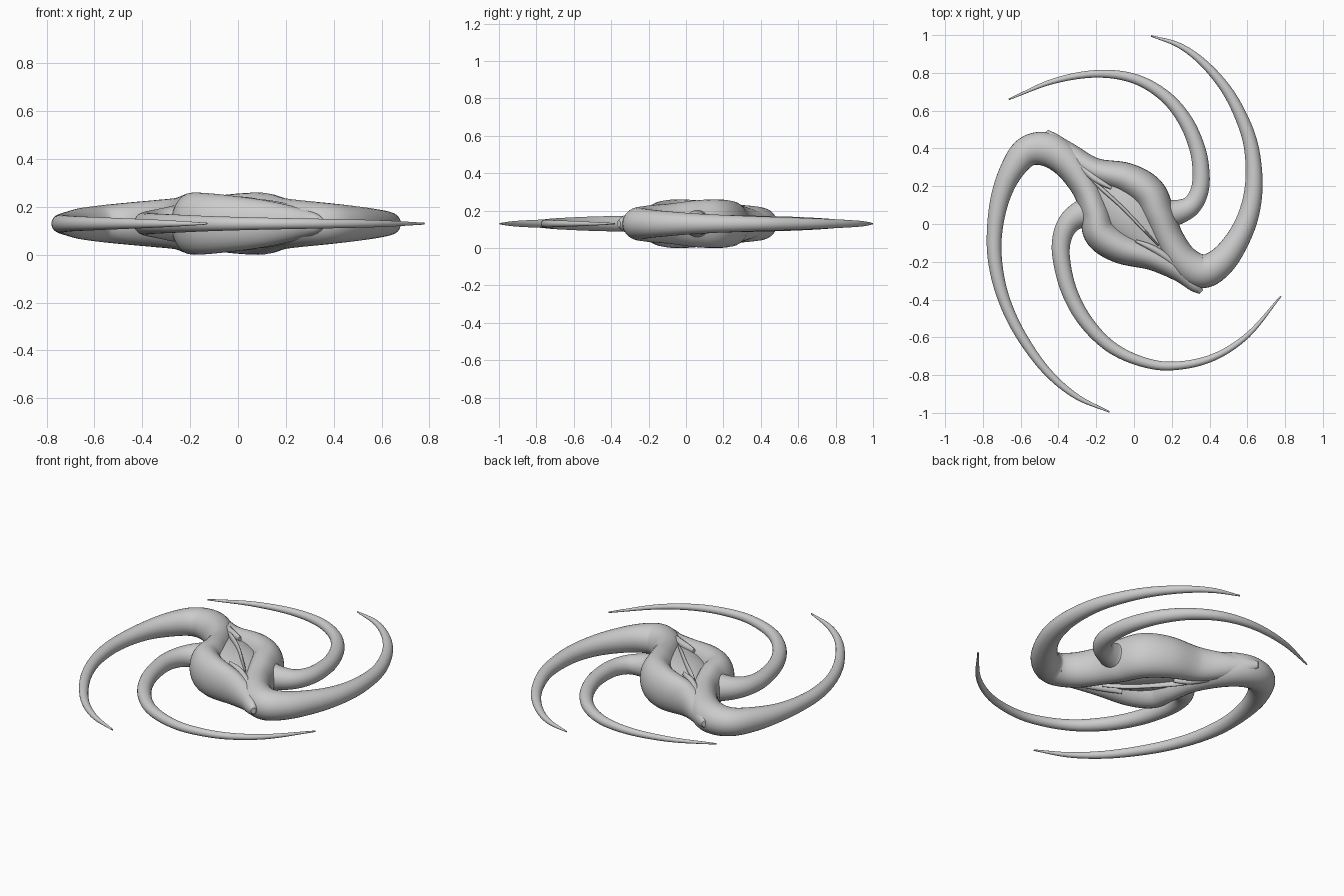
import bpy, bmesh, math
from mathutils import Vector

MID = 0.13  # height of the symmetry plane


def spline(pts, steps):
    """Catmull-Rom through tuples of (x, y, half width, half height, z)."""
    p = [Vector(q) for q in pts]
    p = [2 * p[0] - p[1]] + p + [2 * p[-1] - p[-2]]
    out = []
    for i in range(1, len(p) - 2):
        a, b, c, d = p[i - 1:i + 3]
        for s in range(steps):
            t = s / steps
            out.append(0.5 * (2 * b + (c - a) * t + (2 * a - 5 * b + 4 * c - d) * t * t
                              + (3 * b - a - 3 * c + d) * t ** 3))
    out.append(p[-2])
    return out


def sweep(name, pts, sides=28, steps=9):
    """Elliptical tube along a path; a 3-tuple means a round section."""
    full = []
    for q in pts:
        q = tuple(q)
        if len(q) == 3:
            q += (q[2],)
        if len(q) == 4:
            q += (MID,)
        full.append(q)
    path = spline(full, steps)
    bm = bmesh.new()
    rings = []
    for i, q in enumerate(path):
        a, b = path[max(i - 1, 0)], path[min(i + 1, len(path) - 1)]
        t = Vector((b[0] - a[0], b[1] - a[1])).normalized()
        ring = []
        for k in range(sides):
            u = 2 * math.pi * k / sides
            o, h = q[2] * math.cos(u), q[3] * math.sin(u)
            ring.append(bm.verts.new((q[0] - t.y * o, q[1] + t.x * o, q[4] + h)))
        rings.append(ring)
    for r, s in zip(rings, rings[1:]):
        for k in range(sides):
            n = (k + 1) % sides
            bm.faces.new((r[k], r[n], s[n], s[k]))
    bm.faces.new(rings[0])
    bm.faces.new(rings[-1])
    bmesh.ops.recalc_face_normals(bm, faces=bm.faces)
    return finish(name, bm)


def finish(name, bm):
    me = bpy.data.meshes.new(name)
    bm.to_mesh(me)
    bm.free()
    ob = bpy.data.objects.new(name, me)
    bpy.context.collection.objects.link(ob)
    bpy.context.view_layer.objects.active = ob
    ob.select_set(True)
    bpy.ops.object.shade_smooth_by_angle(angle=math.radians(50))
    ob.select_set(False)
    return ob


# Two large S-shaped arms: nub, tall central band, then long tapering arm
sweep("right_main_arm", [
    (-0.465, 0.49, .014, .018), (-0.43, 0.45, .035, .045), (-0.35, 0.375, .058, .07),
    (-0.21, 0.285, .066, .10), (-0.04, 0.24, .084, .122), (0.075, 0.165, .092, .13),
    (0.13, 0.05, .086, .125), (0.185, -0.08, .08, .108), (0.26, -0.195, .085, .098),
    (0.36, -0.25, .09, .088), (0.46, -0.20, .077, .077), (0.55, -0.08, .063, .065),
    (0.61, 0.06, .054), (0.635, 0.22, .046), (0.622, 0.40, .039), (0.575, 0.55, .034),
    (0.49, 0.71, .028), (0.37, 0.85, .021), (0.24, 0.945, .014), (0.09, 0.996, .004)])
sweep("left_main_arm", [
    (0.355, -0.36, .014, .018), (0.32, -0.325, .035, .045), (0.24, -0.25, .055, .07),
    (0.10, -0.18, .066, .10), (-0.07, -0.125, .084, .122), (-0.175, -0.05, .09, .13),
    (-0.205, 0.06, .08, .125), (-0.255, 0.19, .075, .108), (-0.35, 0.325, .085, .098),
    (-0.46, 0.395, .09, .088), (-0.57, 0.38, .08, .077), (-0.655, 0.27, .062, .065),
    (-0.71, 0.13, .05), (-0.738, -0.04, .041), (-0.735, -0.20, .037), (-0.695, -0.38, .032),
    (-0.61, -0.57, .028), (-0.47, -0.77, .022), (-0.31, -0.91, .015), (-0.13, -0.995, .004)])

# Two slender arms, flared where they leave the bands
sweep("upper_thin_arm", [
    (0.14, 0.055, .085), (0.22, 0.06, .068), (0.30, 0.095, .054), (0.345, 0.17, .048),
    (0.355, 0.27, .045), (0.335, 0.40, .042), (0.27, 0.55, .038), (0.16, 0.68, .032),
    (0.0, 0.77, .026), (-0.2, 0.795, .02), (-0.43, 0.755, .014), (-0.663, 0.66, .004)])
sweep("lower_thin_arm", [
    (-0.20, 0.06, .09), (-0.27, 0.055, .075), (-0.34, 0.01, .06), (-0.38, -0.07, .051),
    (-0.385, -0.18, .046), (-0.345, -0.35, .042), (-0.26, -0.51, .038), (-0.13, -0.645, .032),
    (0.03, -0.725, .027), (0.2, -0.752, .023), (0.41, -0.71, .019), (0.6, -0.59, .014),
    (0.778, -0.382, .004)])

# Lens-shaped core lying along the diagonal between the bands
sweep("core_lens", [
    (-0.36, 0.40, .02, .03), (-0.26, 0.285, .07, .06), (-0.14, 0.155, .125, .085),
    (-0.03, 0.05, .15, .096), (0.07, -0.06, .125, .085), (0.18, -0.19, .07, .06),
    (0.27, -0.28, .02, .03)])

# Raised folds on the core, repeated above and below
folds = {
    "ridge": [(-0.25, 0.26, .004, .012, .07), (-0.17, 0.185, .010, .018, .088),
              (-0.06, 0.085, .009, .02, .095), (0.05, -0.03, .008, .02, .09),
              (0.13, -0.115, .004, .012, .078)],
    "upper_fold": [(-0.40, 0.41, .008, .012, .045), (-0.29, 0.31, .018, .022, .065),
                   (-0.20, 0.235, .018, .022, .085), (-0.12, 0.19, .008, .016, .09)],
    "lower_fold": [(0.30, -0.29, .008, .012, .045), (0.19, -0.19, .018, .022, .065),
                   (0.10, -0.13, .018, .022, .08), (0.01, -0.09, .008, .016, .085)],
}
for key, pts in folds.items():
    for side, sgn in (("top", 1), ("bottom", -1)):
        sweep(f"core_{key}_{side}", [(x, y, w, h, MID + sgn * z) for x, y, w, h, z in pts],
              sides=14, steps=6)
